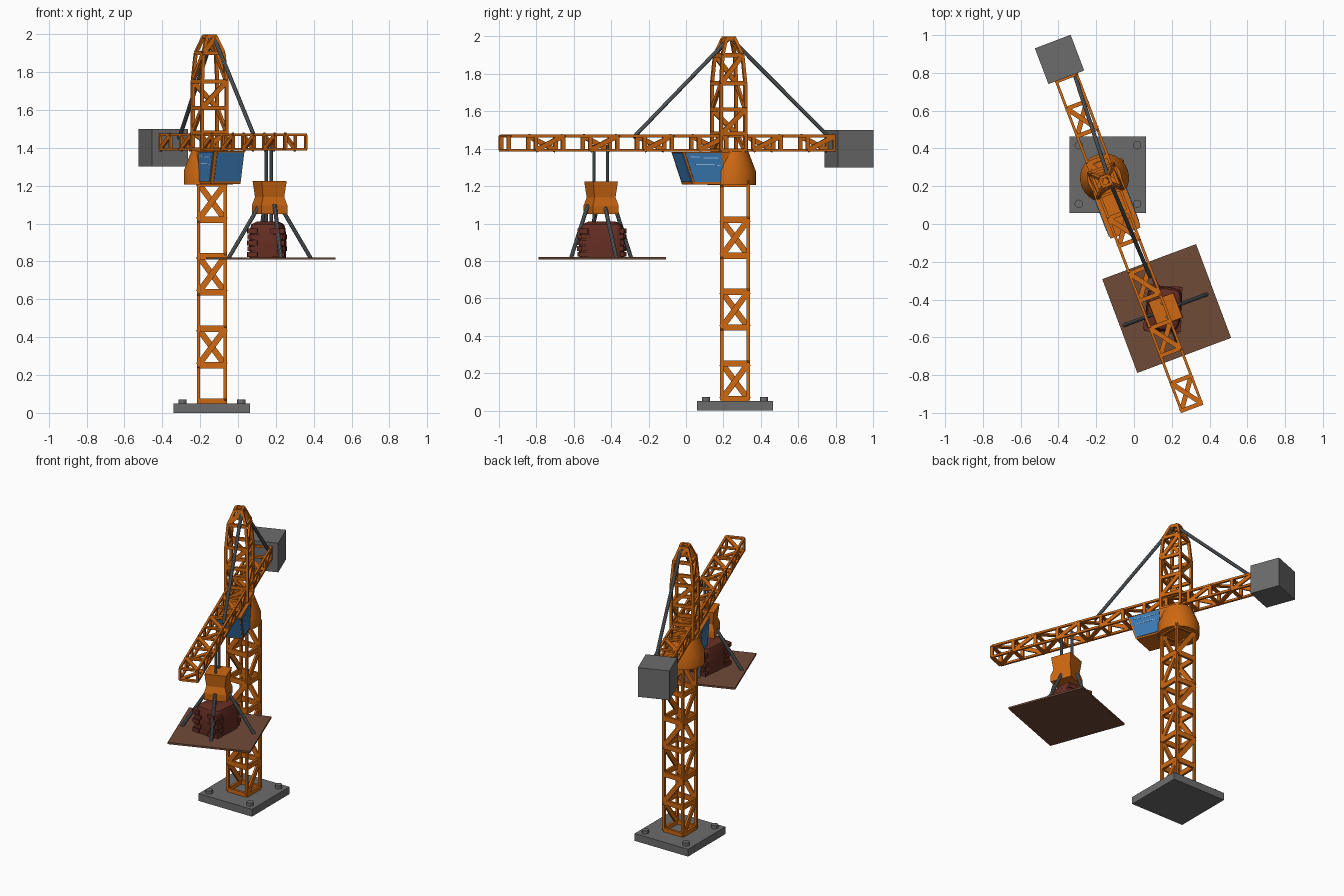
import bpy, bmesh, math
from mathutils import Vector as V, Matrix

if "Cube" in bpy.data.objects:
    bpy.data.objects.remove(bpy.data.objects["Cube"])

def mat(name, c):
    m = bpy.data.materials.new(name)
    m.diffuse_color = (*c, 1)
    m.use_nodes = True
    m.node_tree.nodes["Principled BSDF"].inputs["Base Color"].default_value = m.diffuse_color
    return m

ORANGE = mat("orange_paint", (0.62, 0.14, 0.006))
GREY = mat("concrete_grey", (0.15, 0.15, 0.15))
STEEL = mat("cable_steel", (0.15, 0.165, 0.18))
BLUE = mat("window_blue", (0.045, 0.2, 0.48))
GLINT = mat("window_glint", (0.3, 0.55, 0.8))
BROWN = mat("pallet_brown", (0.16, 0.07, 0.04))
RED = mat("brick_red", (0.13, 0.027, 0.017))

# Slewing frame: local -y is the jib direction
SLEW = Matrix.Translation((-0.15, 0.228, 0)) @ Matrix.Rotation(math.radians(20.8), 4, 'Z')

def finish(name, bm, material, frame=Matrix(), smooth=False):
    bmesh.ops.recalc_face_normals(bm, faces=bm.faces)
    me = bpy.data.meshes.new(name)
    bm.to_mesh(me)
    bm.free()
    me.materials.append(material)
    ob = bpy.data.objects.new(name, me)
    ob.matrix_world = frame
    bpy.context.collection.objects.link(ob)
    if smooth:
        bpy.ops.object.select_all(action='DESELECT')
        ob.select_set(True)
        bpy.context.view_layer.objects.active = ob
        bpy.ops.object.shade_smooth_by_angle(angle=math.radians(35))
    return ob

def add_box(bm, c, s):
    bmesh.ops.create_cube(bm, size=1, matrix=Matrix.Translation(c) @ Matrix.Diagonal((*s, 1)))

def add_beam(bm, a, b, w, t, n):
    """Flat bar from a to b, w wide in the face plane, t thick along n."""
    ax = (b - a).normalized()
    side = ax.cross(n).normalized()
    nn = side.cross(ax)
    rot = Matrix((side, nn, ax)).transposed().to_4x4()
    bmesh.ops.create_cube(bm, size=1, matrix=Matrix.Translation((a + b) / 2) @ rot
                          @ Matrix.Diagonal((w, t, (b - a).length, 1)))

def add_rod(bm, a, b, r, seg=10):
    a, b = V(a), V(b)
    rot = (b - a).to_track_quat('Z', 'Y').to_matrix().to_4x4()
    bmesh.ops.create_cone(bm, cap_ends=True, segments=seg, radius1=r, radius2=r,
                          depth=(b - a).length, matrix=Matrix.Translation((a + b) / 2) @ rot)

def add_loft(bm, rings):
    vs = [[bm.verts.new(p) for p in r] for r in rings]
    n = len(vs[0])
    for lo, hi in zip(vs, vs[1:]):
        for i in range(n):
            bm.faces.new((lo[i], lo[(i + 1) % n], hi[(i + 1) % n], hi[i]))
    bm.faces.new(vs[0][::-1])
    bm.faces.new(vs[-1])

def square(h, z, c=(0, 0)):
    return [V((c[0] + x * h, c[1] + y * h, z)) for x, y in ((-1, -1), (1, -1), (1, 1), (-1, 1))]

def lattice(name, rings, chord, bar, diag, parity, frame):
    """Four chords, ring bars, and diagonals on alternating face pairs."""
    bm = bmesh.new()
    for k, ring in enumerate(rings):
        mid = sum(ring, V()) / 4
        for i in range(4):
            j = (i + 1) % 4
            n = (ring[i] + ring[j]) / 2 - mid
            add_beam(bm, ring[i], ring[j], bar, chord * 0.9, n)
            if k + 1 < len(rings):
                nxt = rings[k + 1]
                add_beam(bm, ring[i], nxt[i], chord, chord, n)
                if (i + k + parity) % 2:
                    add_beam(bm, ring[i], nxt[j], diag, chord * 0.8, n)
    finish(name, bm, ORANGE, frame)

# Base slab and bolts
MX, MY = -0.138, 0.262
bm = bmesh.new()
add_box(bm, (MX, MY, 0.025), (0.405, 0.405, 0.05))
for sx in (-1, 1):
    for sy in (-1, 1):
        x, y = MX + sx * 0.155, MY + sy * 0.155
        add_rod(bm, (x, y, 0.04), (x, y, 0.072), 0.022, 12)
finish("base_slab", bm, GREY)

# Mast, tower head and jib
lattice("mast", [square(0.071, 0.06 + 0.192 * k, (MX, MY)) for k in range(7)],
        0.017, 0.034, 0.032, 0, Matrix())
head = [(0.069, 1.39), (0.069, 1.48), (0.069, 1.61), (0.069, 1.75), (0.057, 1.9), (0.024, 1.988)]
lattice("tower_head", [square(h, z) for h, z in head], 0.017, 0.022, 0.026, 1, SLEW)
jib = [[V((x * 0.057, -1.28 + 0.1555 * k, 1.43 + z * 0.038))
        for x, z in ((-1, -1), (1, -1), (1, 1), (-1, 1))] for k in range(13)]
lattice("jib", jib, 0.014, 0.022, 0.026, 1, SLEW)

# Counterweight
bm = bmesh.new()
add_box(bm, (0, 0.688, 1.4), (0.2025, 0.2025, 0.2))
finish("counterweight", bm, GREY, SLEW)

# Slewing turret
bm = bmesh.new()
add_loft(bm, [[V((r * math.cos(a * math.tau / 24), 0.017 + r * math.sin(a * math.tau / 24), z))
               for a in range(24)] for r, z in ((0.13, 1.205), (0.13, 1.28), (0.09, 1.385))])
finish("turret", bm, ORANGE, SLEW, True)

# Cab with sloping front
def side(x):
    return [V((x, y, z)) for y, z in ((-0.235, 1.21), (0, 1.21), (0, 1.383), (-0.295, 1.383))]
bm = bmesh.new()
L, R = side(-0.085), side(0.085)
add_loft(bm, [L, R])
finish("cab", bm, ORANGE, SLEW)

def add_plate(bm, q, u0, u1, v0, v1, t):
    """Thin plate on part of quad q, raised by t."""
    n = (q[1] - q[0]).cross(q[3] - q[0]).normalized()
    pts = [q[0].lerp(q[1], u).lerp(q[3].lerp(q[2], u), v)
           for u, v in ((u0, v0), (u1, v0), (u1, v1), (u0, v1))]
    add_loft(bm, [[p - n * 0.002 for p in pts], [p + n * t for p in pts]])

front = [L[0], R[0], R[3], L[3]]
right = [R[0], R[1], R[2], R[3]]
left = [L[1], L[0], L[3], L[2]]
bm = bmesh.new()
add_plate(bm, front, 0.1, 0.97, 0.07, 0.96, 0.004)
add_plate(bm, right, 0.04, 0.75, 0.07, 0.97, 0.004)
add_plate(bm, left, 0.25, 0.96, 0.07, 0.97, 0.004)
finish("cab_windows", bm, BLUE, SLEW)
bm = bmesh.new()
for q, o in ((right, 0.1), (left, 0.3)):
    for u, w, v in ((0, 0.2, 0.83), (0.27, 0.3, 0.8), (0.08, 0.4, 0.6), (0.52, 0.08, 0.57)):
        add_plate(bm, q, o + u, o + u + w, v, v + 0.03, 0.006)
finish("window_glints", bm, GLINT, SLEW)

# Stay rods from tower head to jib
bm = bmesh.new()
add_rod(bm, (0.02, -0.01, 1.985), (0.04, -0.56, 1.46), 0.011)
add_rod(bm, (0.02, 0.01, 1.985), (0.045, 0.57, 1.45), 0.011)
finish("stay_rods", bm, STEEL, SLEW, True)

# Hoist frame: hook block, ropes, slings and pallet
HOIST = Matrix.Translation((0.167, -0.454, 0)) @ Matrix.Rotation(math.radians(20.5), 4, 'Z')
bm = bmesh.new()
add_loft(bm, [square(h, z) for h, z in
              ((0.073, 1.05), (0.073, 1.095), (0.06, 1.14), (0.07, 1.225))])
finish("hook_block", bm, ORANGE, HOIST)
bm = bmesh.new()
for y in (-0.038, 0.038):
    add_rod(bm, (-0.005, y, 0.99), (-0.005, y, 1.42), 0.009)
finish("hoist_ropes", bm, STEEL, HOIST, True)
bm = bmesh.new()
for s in (-1, 1):
    add_rod(bm, (s * 0.055, 0, 1.1), (s * 0.233, 0, 0.815), 0.011)
    add_rod(bm, (0, s * 0.075, 1.1), (0, s * 0.172, 0.815), 0.011)
finish("sling_rods", bm, STEEL, HOIST, True)
bm = bmesh.new()
add_box(bm, (0.008, 0.004, 0.815), (0.53, 0.53, 0.012))
finish("pallet", bm, BROWN, HOIST)

# Load: rounded bundle with bricks at its corners
LOAD = Matrix.Translation((0.157, -0.45, 0)) @ Matrix.Rotation(math.radians(-5), 4, 'Z')

def oval(s, z):
    out = []
    for i in range(24):
        c, n = math.cos(i * math.tau / 24), math.sin(i * math.tau / 24)
        out.append(V((s * 0.092 * math.copysign(abs(c) ** 0.4, c),
                      s * 0.118 * math.copysign(abs(n) ** 0.4, n), z)))
    return out
bm = bmesh.new()
add_loft(bm, [oval(s, z) for s, z in
              ((1, 0.82), (1.02, 0.9), (0.98, 0.97), (0.9, 0.995), (0.6, 1.01))])
finish("load_bundle", bm, RED, LOAD, True)
bm = bmesh.new()
for row in range(5):
    z, o = 0.836 + row * 0.031, 0.015 * (row % 2)
    for s in (-1, 1):
        for x in (-0.07, 0.05):
            add_box(bm, (x + o, s * 0.112, z), (0.05, 0.026, 0.026))
        add_box(bm, (s * 0.086, -0.09 + o, z), (0.026, 0.05, 0.026))
finish("load_bricks", bm, RED, LOAD)
